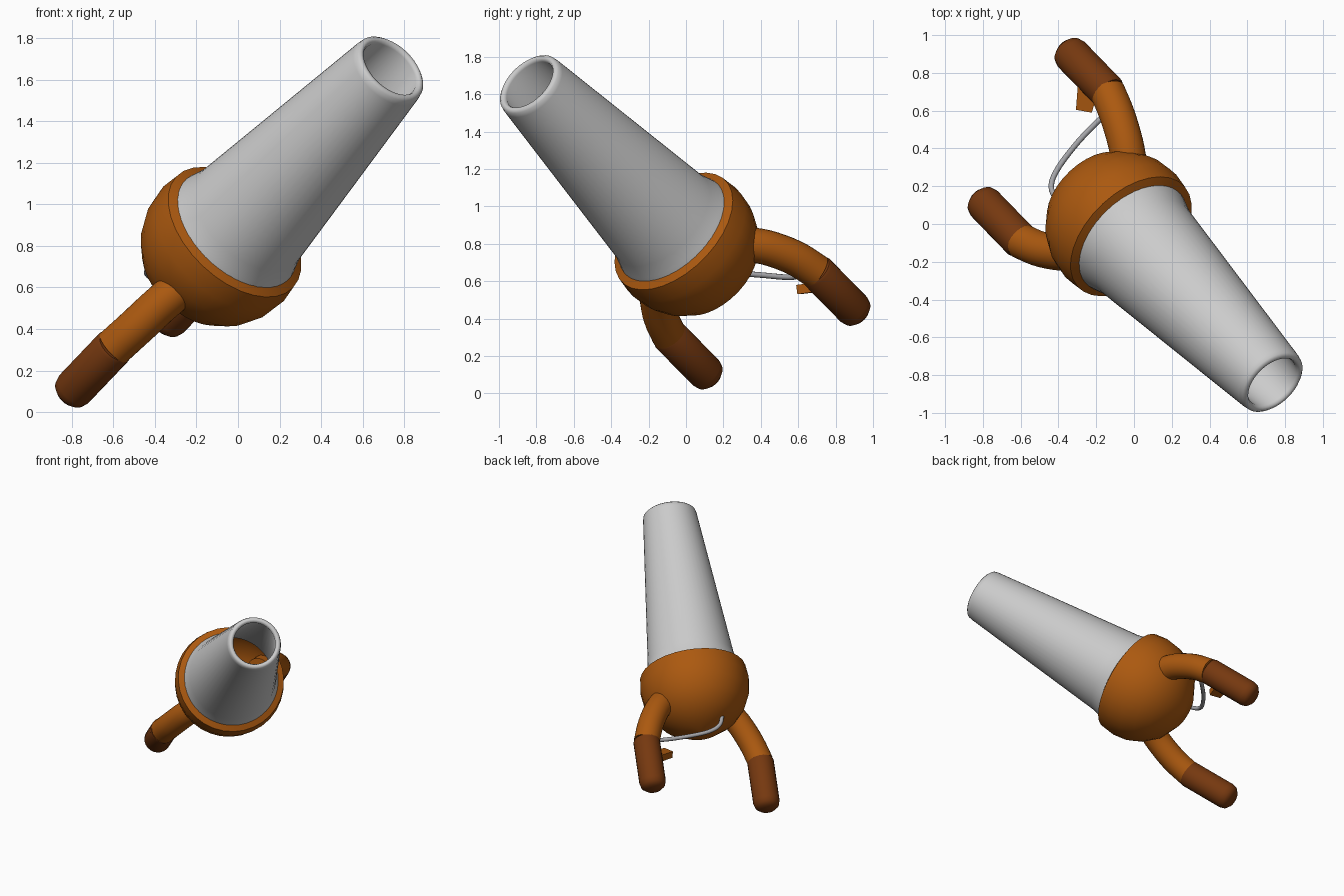
import bpy, bmesh, math
from mathutils import Vector, Matrix

if "Cube" in bpy.data.objects:
    bpy.data.objects.remove(bpy.data.objects["Cube"])


def material(name, rgb):
    m = bpy.data.materials.new(name)
    m.diffuse_color = (*rgb, 1)
    m.use_nodes = True
    m.node_tree.nodes["Principled BSDF"].inputs["Base Color"].default_value = m.diffuse_color
    return m


GREY = material("light grey", (0.6, 0.6, 0.6))
STEEL = material("wire grey", (0.38, 0.38, 0.4))
ORANGE = material("burnt orange", (0.41, 0.1, 0.005))
BROWN = material("dark brown", (0.18, 0.04, 0.005))

BODY = Vector((-0.07, -0.01, 0.81))     # centre of the round body
TIP = Vector((0.74, -0.845, 1.66))      # centre of the muzzle
AXIS = (TIP - BODY).normalized()
LENGTH = (TIP - BODY).length


def finish(name, bm, mat, angle=40):
    bmesh.ops.recalc_face_normals(bm, faces=bm.faces)
    me = bpy.data.meshes.new(name)
    bm.to_mesh(me)
    bm.free()
    me.materials.append(mat)
    ob = bpy.data.objects.new(name, me)
    bpy.context.collection.objects.link(ob)
    bpy.ops.object.select_all(action='DESELECT')
    ob.select_set(True)
    bpy.context.view_layer.objects.active = ob
    bpy.ops.object.shade_smooth_by_angle(angle=math.radians(angle))
    return ob


def skin(name, rings, mat, sides, caps=False, closed=False, angle=40):
    """Join circles given as (centre, direction, radius)."""
    bm = bmesh.new()
    loops = []
    for c, d, r in rings:
        side = d.cross(Vector((0.3, 0.2, 1))).normalized()
        up = side.cross(d).normalized()
        loops.append([bm.verts.new(c + r * (math.cos(a) * side + math.sin(a) * up))
                      for a in (math.tau * i / sides for i in range(sides))])
    pairs = list(zip(loops, loops[1:]))
    if closed:
        pairs.append((loops[-1], loops[0]))
    for a, b in pairs:
        for i in range(sides):
            j = (i + 1) % sides
            bm.faces.new((a[i], a[j], b[j], b[i]))
    if caps:
        bm.faces.new(loops[0])
        bm.faces.new(loops[-1])
    return finish(name, bm, mat, angle)


def lathe(name, origin, axis, profile, mat, sides, **kw):
    """Turn (distance, radius) pairs around an axis."""
    return skin(name, [(origin + axis * t, axis, r) for t, r in profile], mat, sides, **kw)


def spline(pts, steps=5):
    """Smooth path through the points."""
    p = [Vector(q) for q in pts]
    p = [2 * p[0] - p[1]] + p + [2 * p[-1] - p[-2]]
    out = []
    for a, b, c, d in zip(p, p[1:], p[2:], p[3:]):
        for k in range(steps):
            t = k / steps
            out.append(0.5 * (2 * b + (c - a) * t + (2 * a - 5 * b + 4 * c - d) * t * t
                              + (3 * b - a - 3 * c + d) * t ** 3))
    return out + [p[-2]]


def tube(name, pts, radius, mat, sides, steps=5):
    path = spline(pts, steps)
    n = len(path)
    rings = [(q, (path[min(i + 1, n - 1)] - path[max(i - 1, 0)]).normalized(), radius)
             for i, q in enumerate(path)]
    return skin(name, rings, mat, sides, caps=True)


# Round body: open dome ending in a short inward shoulder under the barrel
dome = [(-0.4 * math.cos(math.radians(a)), max(0.4 * math.sin(math.radians(a)), 0.002))
        for a in (0, 22, 44, 60, 75, 90, 104)]
dome += [(0.118, 0.34)]
lathe("body", BODY, AXIS, dome, ORANGE, 32, angle=50)

# Tapered hollow barrel with rounded lip
barrel = [(0.105, 0.348), (0.14, 0.338), (0.21, 0.318), (LENGTH - 0.04, 0.198),
          (LENGTH - 0.012, 0.192), (LENGTH, 0.178), (LENGTH - 0.003, 0.162),
          (LENGTH - 0.02, 0.154), (0.105, 0.31)]
lathe("barrel", BODY, AXIS, barrel, GREY, 48, closed=True, angle=60)

# Two bent arms with bevelled grips parallel to the barrel
arms = {
    "front": [(-0.24, -0.14, 0.63), (-0.36, -0.155, 0.53), (-0.49, -0.135, 0.41), (-0.6, -0.09, 0.31)],
    "rear": [(-0.02, 0.29, 0.80), (-0.045, 0.43, 0.78), (-0.09, 0.58, 0.725), (-0.14, 0.70, 0.65)],
}
for side, path in arms.items():
    tube(side + "_arm", path, 0.094, ORANGE, 24, 4)
    lathe(side + "_grip", Vector(path[-1]), -AXIS,
          [(-0.015, 0.09), (0, 0.097), (0.335, 0.097), (0.37, 0.088), (0.395, 0.06)],
          BROWN, 24, caps=True, angle=50)

# Trigger: small tapered block under the rear grip
top, end = Vector((-0.235, 0.76, 0.575)), Vector((-0.265, 0.60, 0.555))
d = (end - top).normalized()
wide = d.cross(Vector((0, 0, 1))).normalized()
high = wide.cross(d)
bm = bmesh.new()
bmesh.ops.create_cube(bm, size=1)
for v in bm.verts:
    w = 0.12 if v.co.x < 0 else 0.085
    v.co = (top + end) / 2 + d * v.co.x * (end - top).length + wide * v.co.y * w + high * v.co.z * 0.05
finish("trigger", bm, ORANGE, 30)

# Thin wire guard from the rear arm to the body
tube("wire_guard", [(-0.13, 0.60, 0.63), (-0.18, 0.555, 0.62), (-0.3, 0.43, 0.63),
                    (-0.405, 0.29, 0.645), (-0.438, 0.195, 0.675), (-0.40, 0.11, 0.72)],
     0.015, STEEL, 10, 6)
